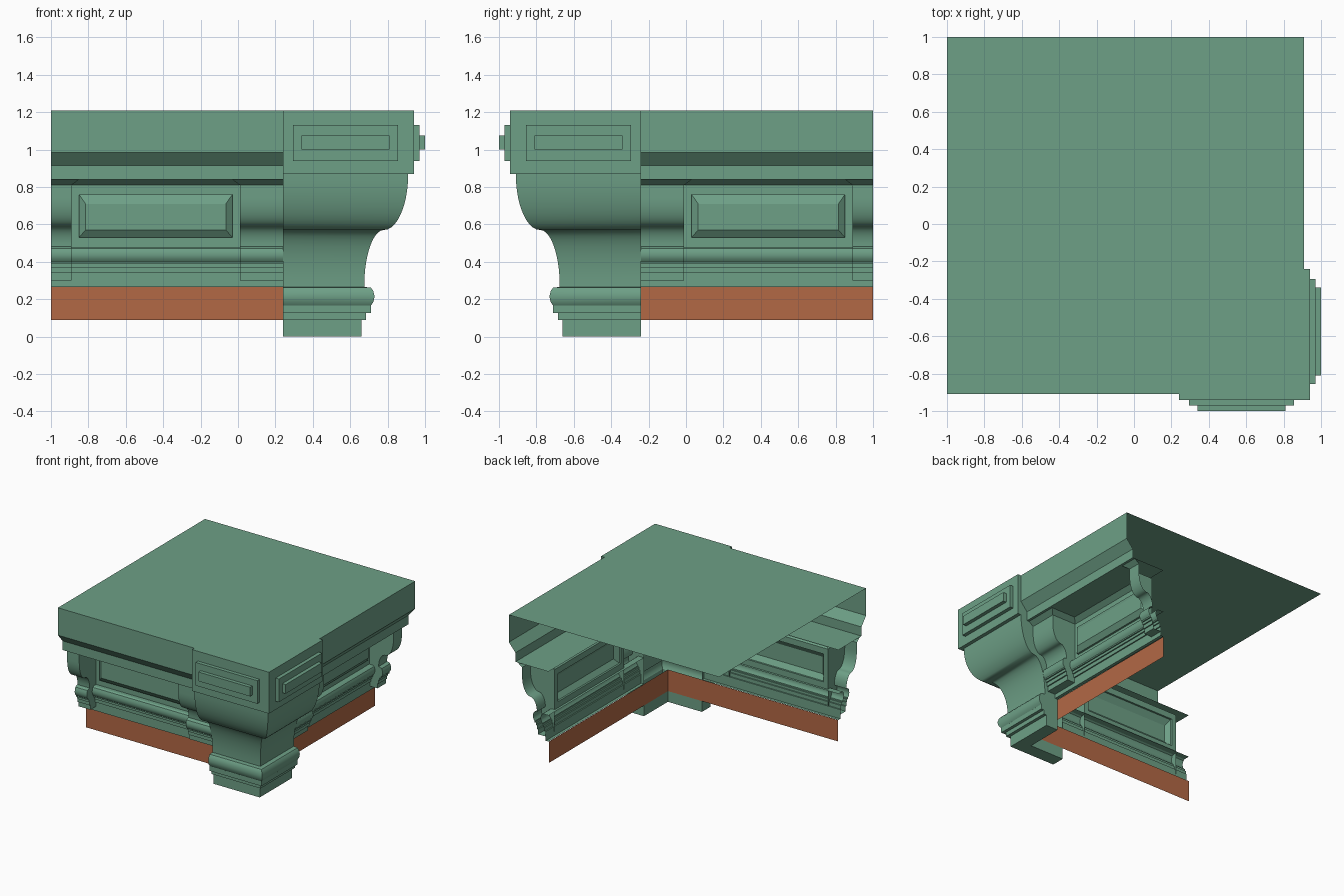
import bpy
from math import sin, cos, pi

if "Cube" in bpy.data.objects:
    bpy.data.objects.remove(bpy.data.objects["Cube"])

# Coordinates: t = along the wall, d = outward distance, z = up.
# Every part is made on the front (-y) wall and mirrored onto the right (+x) wall.


def material(name, rgb):
    m = bpy.data.materials.new(name)
    m.diffuse_color = (*rgb, 1)
    m.use_nodes = True
    m.node_tree.nodes["Principled BSDF"].inputs["Base Color"].default_value = m.diffuse_color
    return m


GREEN = material("green_paint", (0.155, 0.35, 0.24))
ORANGE = material("terracotta", (0.45, 0.14, 0.06))


def make(name, faces, mat=GREEN, mirror=True, smooth=False):
    """faces: lists of (t, d, z) corners, counter-clockwise seen from outside."""
    index, polys = {}, []

    def vid(p):
        return index.setdefault(tuple(round(c, 5) for c in p), len(index))

    for f in faces:
        polys.append([vid((t, -d, z)) for t, d, z in f])
        if mirror:
            polys.append([vid((d, -t, z)) for t, d, z in reversed(f)])
    me = bpy.data.meshes.new(name)
    me.from_pydata(list(index), [], polys)
    me.update()
    ob = bpy.data.objects.new(name, me)
    bpy.context.collection.objects.link(ob)
    me.materials.append(mat)
    if smooth:
        bpy.ops.object.select_all(action='DESELECT')
        ob.select_set(True)
        bpy.context.view_layer.objects.active = ob
        bpy.ops.object.shade_smooth_by_angle(angle=0.5)
    return ob


def run(profile, t0, t1=None):
    """Extrude a (d, z) profile along t; t1=None runs to the mitred corner."""
    out = []
    for (d0, z0), (d1, z1) in zip(profile, profile[1:]):
        e0, e1 = (d0, d1) if t1 is None else (t1, t1)
        out.append([(t0, d0, z0), (e0, d0, z0), (e1, d1, z1), (t0, d1, z1)])
    return out


def cap(profile, t, left):
    f = [(t, d, z) for d, z in profile]
    return f[::-1] if left else f


def rings(rects, close=True):
    """Bridge rectangles (t0, t1, z0, z1, d) into a stepped panel."""
    loops = [[(a, d, z0), (b, d, z0), (b, d, z1), (a, d, z1)] for a, b, z0, z1, d in rects]
    out = [[p[i], p[(i + 1) % 4], q[(i + 1) % 4], q[i]]
           for p, q in zip(loops, loops[1:]) for i in range(4)]
    return out + [loops[-1]]


def ogee(d0, z0, dm, zm, d1, z1, n=10):
    """Two quarter ellipses: vertical, out through (dm, zm), vertical again."""
    a = [i * pi / 2 / n for i in range(n + 1)]
    low = [(d0 + (dm - d0) * (1 - cos(k)), z0 + (zm - z0) * sin(k)) for k in a]
    high = [(dm + (d1 - dm) * sin(k), zm + (z1 - zm) * (1 - cos(k))) for k in a[1:]]
    return low + high


# Roof sheet
make("top_sheet", [[(-1, .91, 1.21), (.24, .91, 1.21), (.24, .94, 1.21), (.94, .94, 1.21),
                    (.94, .24, 1.21), (.91, .24, 1.21), (.91, -1, 1.21), (-1, -1, 1.21)]],
     mirror=False)

# Cornice band with sloped soffit
make("cornice", run([(.55, .84), (.85, .84), (.85, .915), (.91, .985), (.91, 1.21)], -1, .24))

# Lower moulding behind the blocks
bulge = [(0, .40), (.012, .415), (.017, .435), (.015, .455), (.008, .472), (-.005, .48)]
steps = [(-.03, .34), (-.02, .34), (-.02, .37), (-.01, .37), (-.01, .39), (0, .39)]
mould = steps + bulge
make("lower_moulding", run([(.55, .265), (.575, .265)] + [(.605 + d, z) for d, z in mould]
                           + [(.55, .48)], -1, .24), smooth=True)

# Recessed panel with raised bevelled field
make("frieze_panel", rings([(-.89, .01, .48, .81, .57), (-.85, -.03, .53, .76, .57),
                            (-.85, -.03, .53, .76, .585), (-.815, -.065, .57, .71, .615)]))

# Projecting ogee blocks either side of the panel
block = ([(.575, .30), (.645, .30)] + [(.675 + d, z) for d, z in mould]
         + ogee(.655, .482, .715, .59, .79, .74) + [(.79, .81)])
section = block + [(.57, .81), (.57, .30)]
make("left_block", run(block, -1, -.89) + [cap(section, -.89, False)], smooth=True)
make("right_block", run(block, .01, .24) + [cap(section, .01, True)], smooth=True)

# Sloped crown strip that follows blocks and recess
plan_low = [(-1, .79), (-.89, .79), (-.89, .57), (.01, .57), (.01, .79), (.24, .79)]
plan_high = [(-1, .83), (-.85, .83), (-.85, .61), (-.03, .61), (-.03, .83), (.24, .83)]
make("crown_strip", [[(*plan_low[i], .81), (*plan_low[i + 1], .81),
                      (*plan_high[i + 1], .84), (*plan_high[i], .84)] for i in range(5)])

# Corner bracket, mitred around the corner
bracket = ([(.55, .265), (.55, 0), (.66, 0), (.66, .09), (.685, .09), (.685, .125), (.71, .125),
            (.71, .165), (.724, .185), (.73, .215), (.723, .245), (.71, .262), (.675, .265)]
           + ogee(.675, .27, .78, .57, .91, .87) + [(.94, .87), (.94, 1.21)])
make("corner_bracket", run(bracket, .24) + [cap(bracket + [(.55, 1.21)], .24, True)], smooth=True)

# Stepped tablets on the bracket head
make("bracket_tablet", rings([(.295, .855, .94, 1.13, .94), (.295, .855, .94, 1.13, .97),
                              (.34, .81, 1.0, 1.075, .97), (.34, .81, 1.0, 1.075, 1.0)]))

# Terracotta wall strip
make("wall_strip", run([(.547, .09), (.547, .265)], -1), mat=ORANGE)
